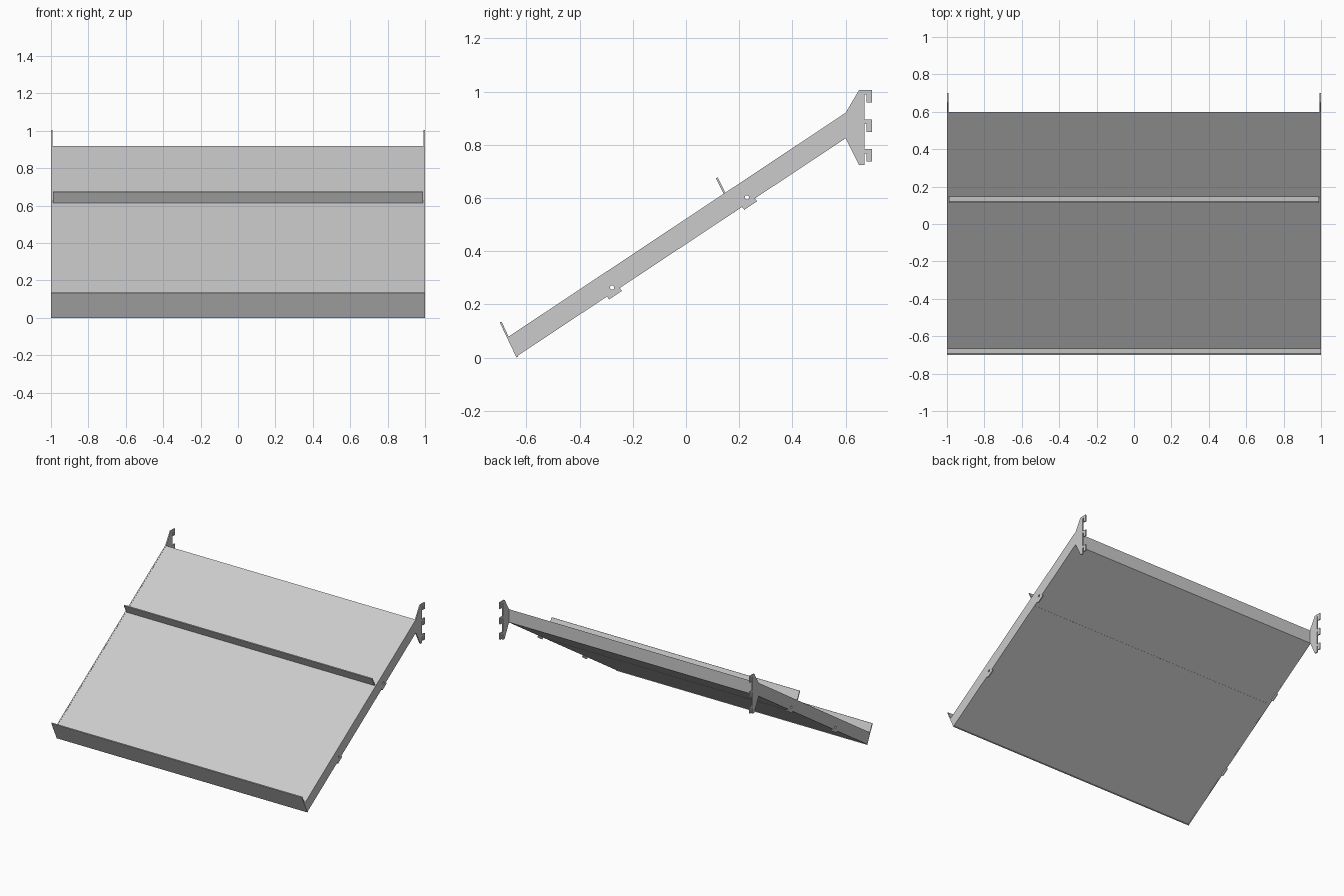
import bpy, math
from mathutils import Matrix

if "Cube" in bpy.data.objects:
    bpy.data.objects.remove(bpy.data.objects["Cube"])

# maps local (x, y, z) to world (y, z, x): profiles are drawn as (y, z)
SIDE = Matrix(((0, 0, 1, 0), (1, 0, 0, 0), (0, 1, 0, 0), (0, 0, 0, 1)))


def plate(name, loops, x0, x1):
    """Extrude side-view loops (outer, then holes) from x0 to x1."""
    cu = bpy.data.curves.new(name, 'CURVE')
    cu.dimensions = '2D'
    cu.fill_mode = 'BOTH'
    cu.extrude = (x1 - x0) / 2
    for loop in loops:
        sp = cu.splines.new('POLY')
        sp.points.add(len(loop) - 1)
        for p, (y, z) in zip(sp.points, loop):
            p.co = (y, z, 0, 1)
        sp.use_cyclic_u = True
    tmp = bpy.data.objects.new(name + "_curve", cu)
    bpy.context.collection.objects.link(tmp)
    dg = bpy.context.evaluated_depsgraph_get()
    me = bpy.data.meshes.new_from_object(tmp.evaluated_get(dg))
    bpy.data.objects.remove(tmp)
    me.transform(Matrix.Translation(((x0 + x1) / 2, 0, 0)) @ SIDE)
    for poly in me.polygons:
        poly.use_smooth = False
    ob = bpy.data.objects.new(name, me)
    bpy.context.collection.objects.link(ob)
    return ob


def circle(y, z, r=0.008, n=16):
    return [(y + r * math.cos(2 * math.pi * i / n),
             z + r * math.sin(2 * math.pi * i / n)) for i in range(n)]


def low(y):
    """Height of the arm's bottom edge."""
    return 0.004 + (y + 0.637) * 0.663


def tab(y):
    """Small tab hanging under the arm."""
    return [(y, low(y)), (y + 0.008, low(y) - 0.011),
            (y + 0.056, low(y) + 0.021), (y + 0.048, low(y) + 0.032)]


def hook(top):
    """Hook with a downward slot, listed from top to bottom."""
    return [(0.67, top), (0.70, top), (0.70, top - 0.047), (0.678, top - 0.047),
            (0.678, top - 0.016), (0.67, top - 0.016)]


# side brackets: sloped arm, tabs, flared head with three hooks
arm = [(-0.668, 0.078), (-0.637, 0.004)] + tab(-0.297) + tab(0.211)
head = [(0.60, low(0.60)), (0.65, 0.724), (0.67, 0.724)]
hooks = hook(0.783)[::-1] + hook(0.894)[::-1] + hook(1.005)[::-1]
bracket = arm + head + hooks + [(0.65, 1.005), (0.60, 0.92)]
holes = [circle(-0.278, 0.263), circle(0.229, 0.602)]
for name, x0 in (("left_bracket", -1.0), ("right_bracket", 0.992)):
    plate(name, [bracket] + holes, x0, x0 + 0.008)

# hollow shelf between the brackets
outer = [(-0.667, 0.077), (-0.637, 0.005), (0.599, low(0.599)), (0.599, 0.918)]
inner = [(-0.66, 0.075), (-0.634, 0.013), (0.594, low(0.594) + 0.006), (0.594, 0.909)]
plate("shelf", [outer, inner], -0.992, 0.992)

# front lip
plate("front_lip", [[(-0.637, 0.0), (-0.632, 0.003), (-0.693, 0.135), (-0.70, 0.132)]],
      -1.0, 1.0)

# middle divider, running through the shelf
plate("divider", [[(0.178, low(0.178) - 0.001), (0.184, low(0.184) - 0.001),
                   (0.119, 0.677), (0.112, 0.674)]], -0.99, 0.99)
